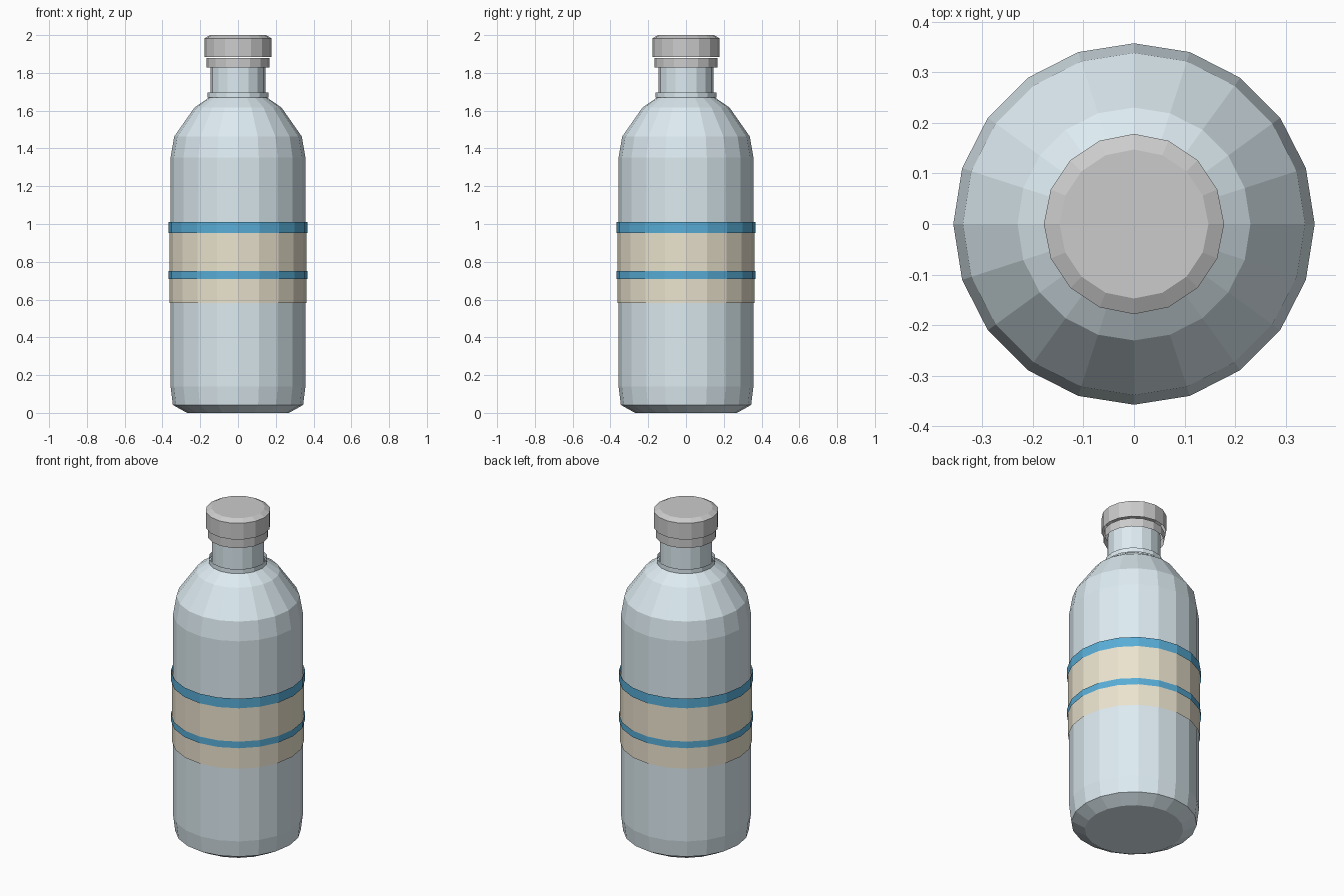
import bpy, bmesh
from math import cos, sin, tau

if "Cube" in bpy.data.objects:
    bpy.data.objects.remove(bpy.data.objects["Cube"])


def material(name, rgb):
    m = bpy.data.materials.new(name)
    m.diffuse_color = (*rgb, 1)
    m.use_nodes = True
    m.node_tree.nodes["Principled BSDF"].inputs["Base Color"].default_value = m.diffuse_color
    return m


def lathe(name, profile, sides, mat=None, bottom=False, top=False):
    """Revolve (radius, z) points around z, with optional end discs."""
    bm = bmesh.new()
    rings = [[bm.verts.new((r * cos(tau * i / sides), r * sin(tau * i / sides), z))
              for i in range(sides)] for r, z in profile]
    for a, b in zip(rings, rings[1:]):
        for i in range(sides):
            j = (i + 1) % sides
            bm.faces.new((a[i], a[j], b[j], b[i]))
    if bottom:
        bm.faces.new(rings[0][::-1])
    if top:
        bm.faces.new(rings[-1])
    mesh = bpy.data.meshes.new(name)
    bm.to_mesh(mesh)
    bm.free()
    obj = bpy.data.objects.new(name, mesh)
    bpy.context.collection.objects.link(obj)
    if mat:
        mesh.materials.append(mat)
    return obj


glass = material("pale_glass", (0.72, 0.83, 0.88))
paper = material("cream_label", (0.83, 0.77, 0.62))
blue = material("blue_band", (0.10, 0.42, 0.68))

# Bottle body with chamfered base and sloping shoulder
lathe("bottle_body", [(0.27, 0), (0.345, 0.042), (0.357, 0.14), (0.357, 1.352),
                      (0.338, 1.463), (0.23, 1.617), (0.15, 1.672)],
      20, glass, bottom=True)

# Neck and its open ring
lathe("neck", [(0.145, 1.66), (0.145, 1.86)], 16, glass)
lathe("neck_ring", [(0.161, 1.67), (0.161, 1.697)], 16, glass)

# Label sleeve with two stripes, all thin open tubes
lathe("label", [(0.363, 0.583), (0.363, 1.0)], 20, paper)
for name, low, high in (("upper_band", 0.952, 1.01), ("lower_band", 0.71, 0.75)):
    lathe(name, [(0.369, low), (0.369, high)], 20, blue)

# Cap and the collar beneath it
lathe("cap_collar", [(0.167, 1.828), (0.167, 1.88)], 16)
lathe("cap", [(0.178, 1.885), (0.178, 1.983), (0.147, 2.0)], 16, top=True)
